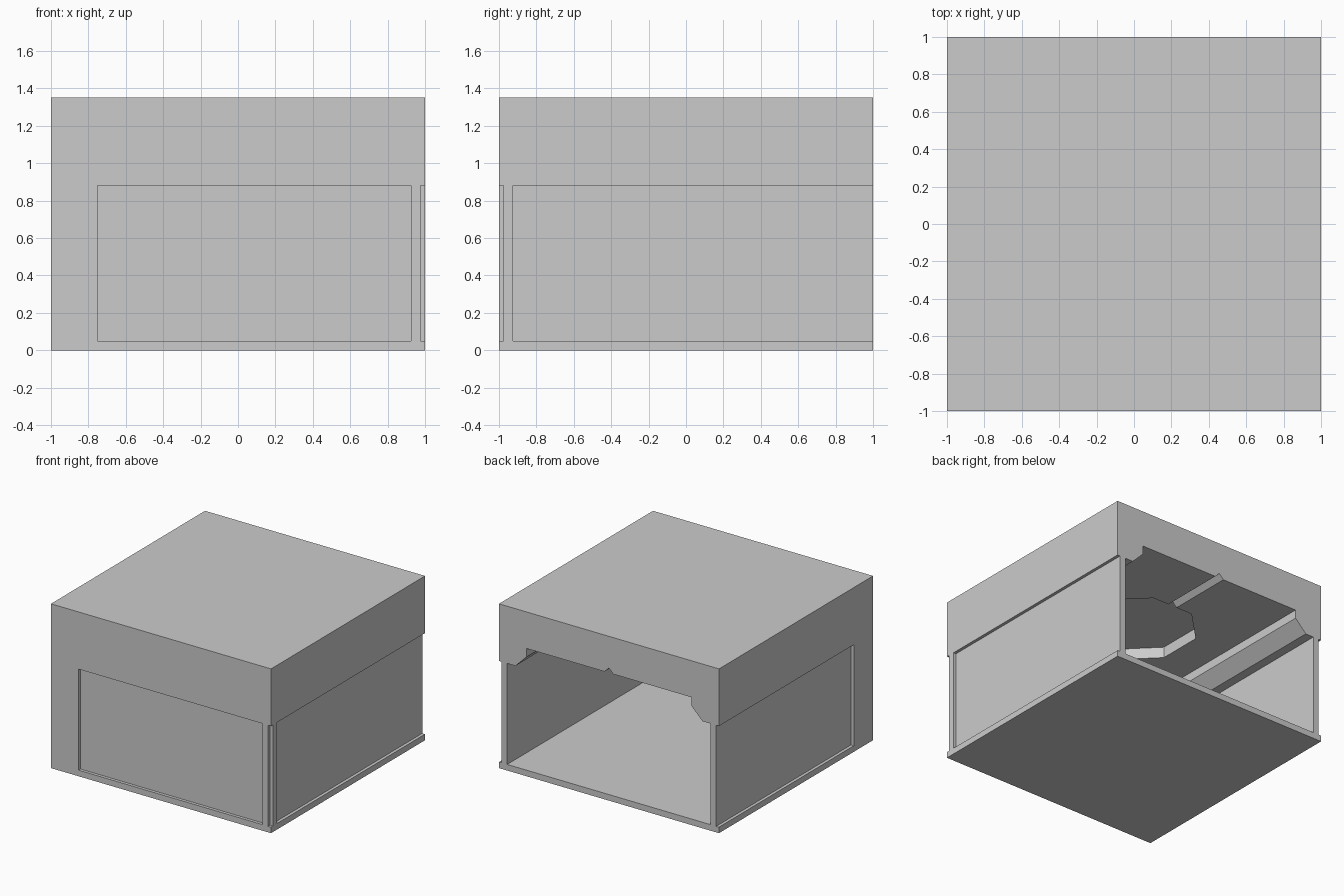
import bpy, bmesh, math

if "Cube" in bpy.data.objects:
    bpy.data.objects.remove(bpy.data.objects["Cube"])


def make(name, rings):
    """Closed solid lofted through rings that all have the same point count."""
    bm = bmesh.new()
    loops = [[bm.verts.new(p) for p in ring] for ring in rings]
    n = len(loops[0])
    for a, b in zip(loops, loops[1:]):
        for i in range(n):
            j = (i + 1) % n
            bm.faces.new((a[i], a[j], b[j], b[i]))
    bm.faces.new(loops[0])
    bm.faces.new(loops[-1])
    bmesh.ops.recalc_face_normals(bm, faces=bm.faces)
    me = bpy.data.meshes.new(name)
    bm.to_mesh(me)
    bm.free()
    ob = bpy.data.objects.new(name, me)
    bpy.context.collection.objects.link(ob)
    return ob


def rect(x0, x1, y0, y1, z):
    return [(x0, y0, z), (x1, y0, z), (x1, y1, z), (x0, y1, z)]


def box(name, x0, x1, y0, y1, z0, z1):
    return make(name, [rect(x0, x1, y0, y1, z) for z in (z0, z1)])


def carve(target, cutter):
    cutter.hide_render = True
    mod = target.modifiers.new("carve", 'BOOLEAN')
    mod.operation = 'DIFFERENCE'
    mod.solver = 'EXACT'
    mod.object = cutter
    bpy.context.view_layer.objects.active = target
    bpy.ops.object.modifier_apply(modifier=mod.name)
    bpy.data.objects.remove(cutter)


FLOOR, HEAD, TOP = 0.05, 0.88, 1.35
OUT, INN = 0.975, 0.925          # outer and inner faces of the thin walls

# Floor slab
box("floor", -1, 1, -1, 1, 0, FLOOR)

# Recessed wall panels on three sides, back left open
box("front_wall", -0.75, INN, -OUT, -INN, FLOOR, HEAD)
box("right_wall", INN, OUT, -INN, 1, FLOOR, HEAD)
box("left_wall", -OUT, -INN, -0.75, 1, FLOOR, HEAD)

# Thick pillar at the front left, notched post at the front right
box("corner_pillar", -1, -0.75, -1, -0.75, FLOOR, HEAD)
post = [(INN, -1), (OUT, -1), (OUT, -OUT), (1, -OUT), (1, -INN), (INN, -INN)]
make("corner_post", [[(x, y, z) for x, y in post] for z in (FLOOR, HEAD)])

# Roof block hollowed out to leave a chamfered cornice around the ceiling
roof = box("roof", -1, 1, -1, 1, HEAD, TOP)
cove = [(0.85, 0.8), (0.85, HEAD), (0.75, 0.98), (0.75, 1.05)]
carve(roof, make("ceiling_void", [rect(-r, r, -r, 1.1, z) for r, z in cove]))

# V groove along the ceiling
vee = [(-0.09, 1.0), (0.09, 1.0), (0, 1.09)]
carve(roof, make("groove_cutter", [[(x, y, z) for x, z in vee] for y in (-0.749, 1.1)]))

# Octagonal ceiling recess
R = 0.45 / math.cos(math.pi / 8)
octagon = [(R * math.cos((i + 0.5) * math.pi / 4), R * math.sin((i + 0.5) * math.pi / 4))
           for i in range(8)]
carve(roof, make("recess_cutter", [[(x, y, z) for x, y in octagon] for z in (1.0, 1.14)]))
